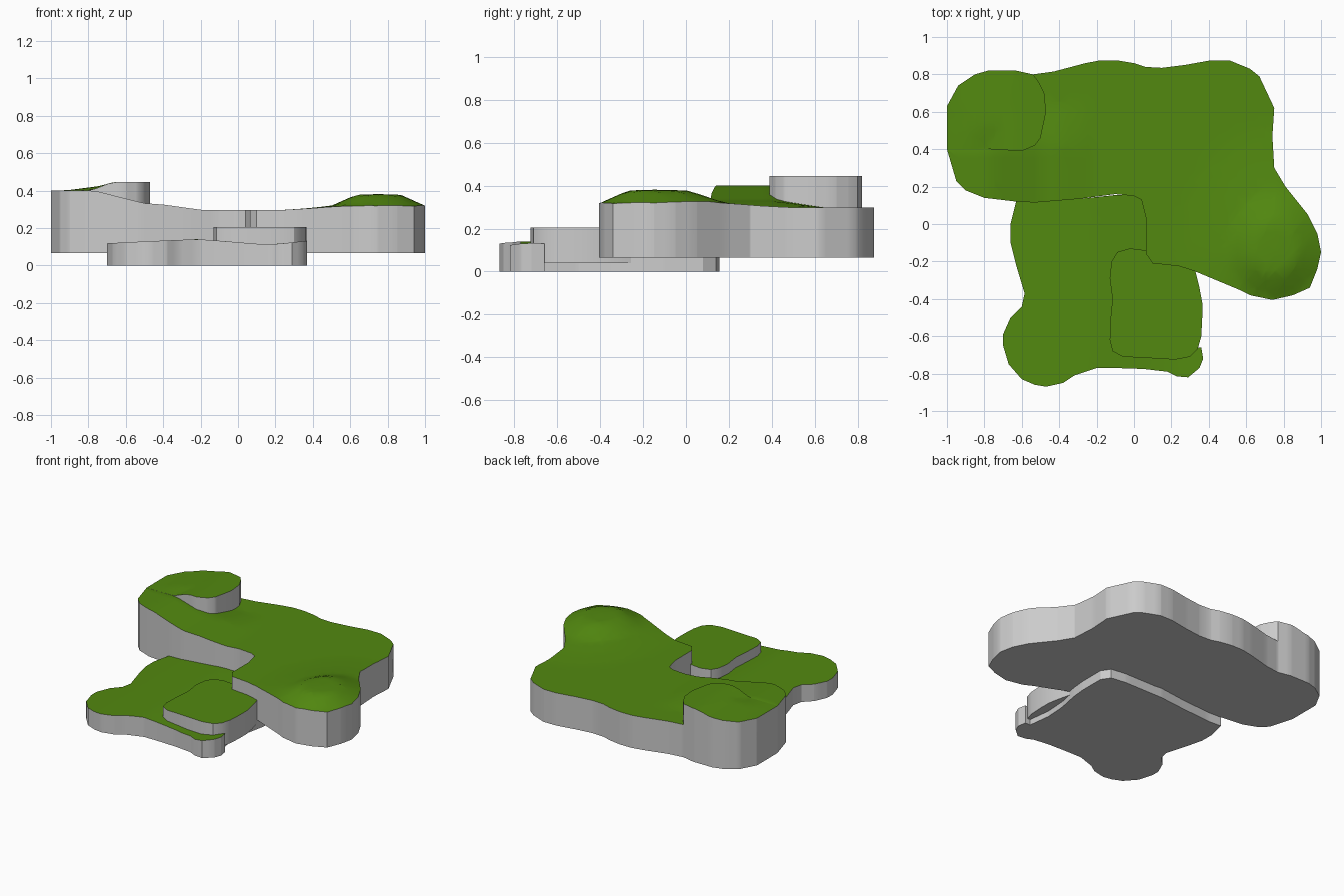
import bpy, bmesh, math
from mathutils import Vector


def material(name, rgb):
    m = bpy.data.materials.new(name)
    m.diffuse_color = (*rgb, 1)
    return m


STONE = material("pale grey stone", (0.60, 0.60, 0.60))
GRASS = material("grass green", (0.085, 0.25, 0.005))


def interp(x, pts):
    """Piecewise linear profile."""
    if x <= pts[0][0]:
        return pts[0][1]
    for (a, p), (b, q) in zip(pts, pts[1:]):
        if x <= b:
            return p + (q - p) * (x - a) / (b - a)
    return pts[-1][1]


def slab(name, outline, bottom, height, step=0.05):
    """Vertical-sided slab with a grid-cut top shaped by height(x, y)."""
    bm = bmesh.new()
    bm.faces.new([bm.verts.new((x, y, bottom)) for x, y in outline])
    bmesh.ops.triangulate(bm, faces=bm.faces[:])
    if step:
        n = int(1 / step)
        for axis in (Vector((1, 0, 0)), Vector((0, 1, 0))):
            for i in range(-n, n + 1):
                geom = bm.verts[:] + bm.edges[:] + bm.faces[:]
                bmesh.ops.bisect_plane(bm, geom=geom, dist=1e-4,
                                       plane_co=axis * (i * step + 0.003), plane_no=axis)
    ret = bmesh.ops.extrude_face_region(bm, geom=bm.faces[:], use_keep_orig=True)
    for v in ret["geom"]:
        if isinstance(v, bmesh.types.BMVert):
            v.co.z = height(v.co.x, v.co.y)
    bmesh.ops.recalc_face_normals(bm, faces=bm.faces[:])
    for f in bm.faces:
        f.normal_update()
        f.material_index = 1 if f.normal.z > 0.4 else 0
    me = bpy.data.meshes.new(name)
    bm.to_mesh(me)
    bm.free()
    me.materials.append(STONE)
    me.materials.append(GRASS)
    ob = bpy.data.objects.new(name, me)
    bpy.context.collection.objects.link(ob)
    bpy.ops.object.select_all(action='DESELECT')
    ob.select_set(True)
    bpy.context.view_layer.objects.active = ob
    bpy.ops.object.shade_smooth_by_angle(angle=math.radians(30))
    return ob


# Upper terrace: ramp up on the left, round hill on the right
def upper_height(x, y):
    ramp = interp(x, [(-0.77, 0.103), (-0.5, 0.035), (-0.4, 0.028), (-0.2, 0)])
    ramp *= interp(y, [(0.42, 1), (0.65, 0)])
    dy = y + 0.15
    d = math.hypot(x - 0.75, dy * (0.75 if dy > 0 else 1))
    hill = interp(d, [(0, 0.084), (0.12, 0.08), (0.25, 0.022), (0.38, 0.008), (0.5, 0)])
    return 0.297 + ramp + hill


upper = [(-1, 0.4), (-1, 0.63), (-0.94, 0.74), (-0.85, 0.8), (-0.78, 0.82), (-0.63, 0.82),
         (-0.54, 0.8), (-0.43, 0.815), (-0.26, 0.86), (-0.18, 0.875), (-0.09, 0.875),
         (0, 0.86), (0.06, 0.84), (0.15, 0.835), (0.27, 0.85), (0.41, 0.875), (0.51, 0.875),
         (0.62, 0.83), (0.67, 0.79), (0.75, 0.62), (0.74, 0.47), (0.75, 0.3), (0.81, 0.2),
         (0.93, 0.05), (0.98, -0.05), (1, -0.15), (0.98, -0.24), (0.94, -0.34), (0.85, -0.38),
         (0.74, -0.405), (0.62, -0.38), (0.56, -0.35), (0.32, -0.25), (0.24, -0.225),
         (0.1, -0.21), (0.065, -0.16), (0.065, 0.03), (0.04, 0.13), (0, 0.15), (-0.1, 0.16),
         (-0.29, 0.135), (-0.53, 0.115), (-0.63, 0.12), (-0.8, 0.14), (-0.9, 0.18),
         (-0.95, 0.23)]
slab("upper_terrace", upper, 0.065, upper_height)


# Ledge with a small cliff on the left of the upper terrace
def ledge_height(x, y):
    rise = interp(x, [(-0.92, 0), (-0.75, 0.022), (-0.66, 0.045)])
    fade = max(interp(y, [(0.4, 0), (0.52, 1)]), interp(x, [(-0.8, 0), (-0.72, 1)]))
    return 0.4005 + rise * fade


ledge = upper[:7] + [(-0.51, 0.76), (-0.48, 0.7), (-0.47, 0.6), (-0.5, 0.46), (-0.53, 0.42),
                     (-0.6, 0.39), (-0.77, 0.4)]
slab("upper_ledge", ledge, 0.25, ledge_height)


# Lower terrace, running on beneath the upper one
def lower_height(x, y):
    return interp(x, [(-0.7, 0.118), (-0.5, 0.128), (-0.22, 0.14), (-0.08, 0.13),
                      (0.1, 0.115), (0.22, 0.115), (0.37, 0.132)])


lower = [(-0.63, 0.12), (-0.66, 0), (-0.66, -0.1), (-0.63, -0.22), (-0.585, -0.37),
         (-0.6, -0.44), (-0.66, -0.5), (-0.7, -0.59), (-0.7, -0.65), (-0.67, -0.75),
         (-0.6, -0.83), (-0.53, -0.86), (-0.47, -0.87), (-0.38, -0.85), (-0.32, -0.81),
         (-0.2, -0.77), (-0.1, -0.77), (0.05, -0.775), (0.18, -0.79), (0.23, -0.815),
         (0.29, -0.82), (0.35, -0.77), (0.37, -0.72), (0.36, -0.66), (0.32, -0.66),
         (0.3, -0.5), (0.31, -0.35), (0.34, -0.2), (0.35, -0.1), (0.35, 0.08), (0.31, 0.14),
         (0.2, 0.155), (-0.1, 0.155), (-0.29, 0.135), (-0.53, 0.115)]
slab("lower_terrace", lower, 0.0, lower_height)

# Raised flat step on the lower terrace
step_outline = [(-0.02, -0.13), (-0.09, -0.15), (-0.12, -0.2), (-0.13, -0.29), (-0.115, -0.4),
                (-0.125, -0.5), (-0.13, -0.62), (-0.115, -0.68), (-0.06, -0.71),
                (0.05, -0.715), (0.22, -0.725), (0.3, -0.71), (0.34, -0.67), (0.36, -0.6),
                (0.365, -0.5), (0.365, -0.42), (0.35, -0.34), (0.325, -0.24), (0.29, -0.16),
                (0.1, -0.145)]
slab("lower_step", step_outline, 0.04, lambda x, y: 0.205, step=None)
